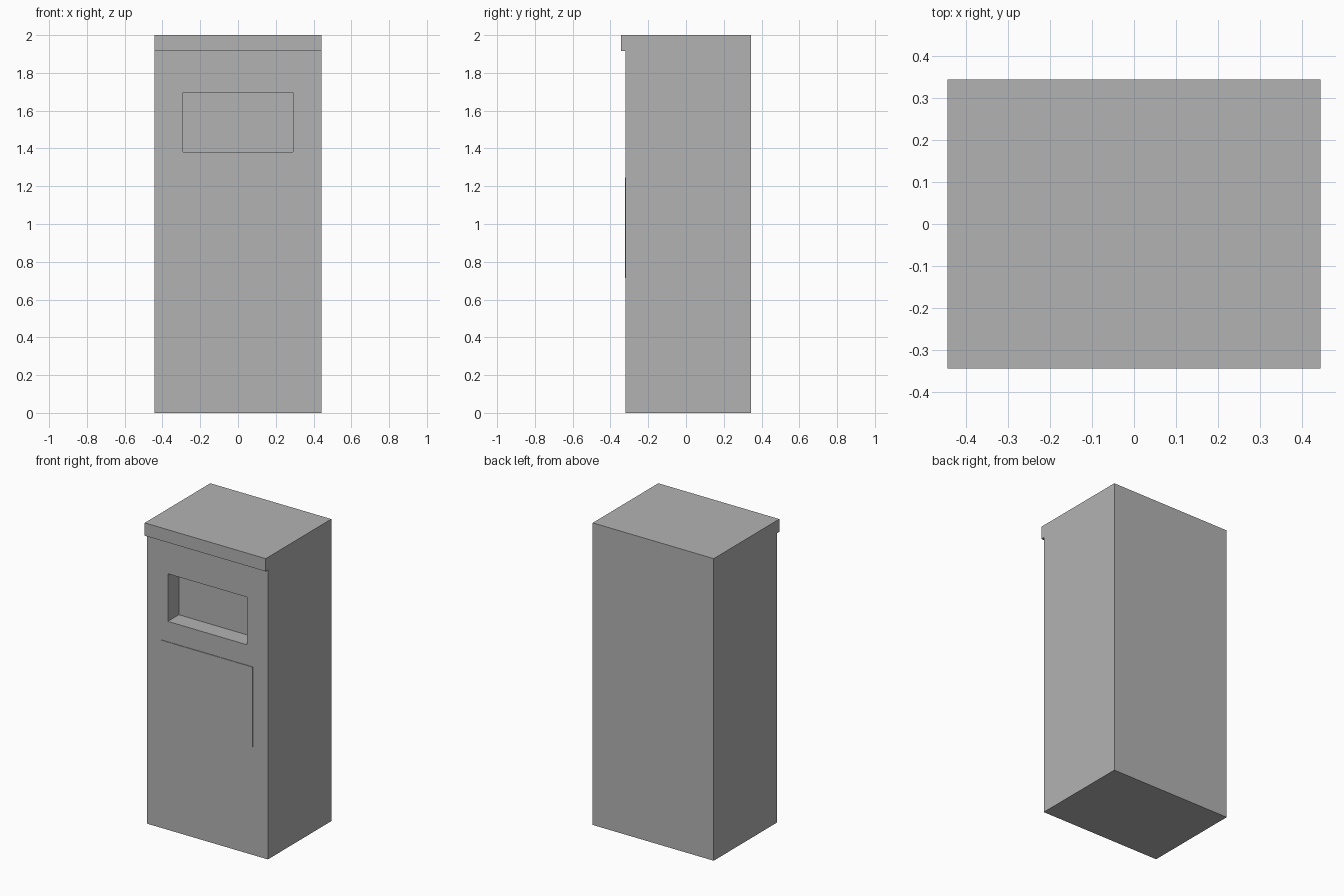
import bpy
import bmesh
from mathutils import Vector

default = bpy.data.objects.get("Cube")
if default:
    bpy.data.objects.remove(default, do_unlink=True)

# Single painted-metal colour
GREY = (0.45, 0.45, 0.45, 1)
mat = bpy.data.materials.new("plain grey")
mat.use_nodes = True
mat.diffuse_color = GREY
mat.node_tree.nodes["Principled BSDF"].inputs["Base Color"].default_value = GREY

HALF_W, BACK, FRONT, LIP_FRONT = 0.443, 0.343, -0.32, -0.343
HEIGHT, LIP_Z = 2.0, 1.915


def extruded(name, profile, half_width):
    """Extrude a closed (y, z) profile symmetrically along x."""
    bm = bmesh.new()
    face = bm.faces.new([bm.verts.new((-half_width, y, z)) for y, z in profile])
    result = bmesh.ops.extrude_face_region(bm, geom=[face])
    moved = [v for v in result["geom"] if isinstance(v, bmesh.types.BMVert)]
    bmesh.ops.translate(bm, verts=moved, vec=Vector((2 * half_width, 0, 0)))
    bmesh.ops.recalc_face_normals(bm, faces=bm.faces)
    mesh = bpy.data.meshes.new(name)
    bm.to_mesh(mesh)
    bm.free()
    mesh.materials.append(mat)
    obj = bpy.data.objects.new(name, mesh)
    bpy.context.collection.objects.link(obj)
    return obj


def rectangle(y0, y1, z0, z1):
    return [(y0, z0), (y1, z0), (y1, z1), (y0, z1)]


# Cabinet with an overhanging lip along the top front edge
cabinet = extruded("cabinet", [
    (FRONT, 0), (BACK, 0), (BACK, HEIGHT),
    (LIP_FRONT, HEIGHT), (LIP_FRONT, LIP_Z), (FRONT, LIP_Z)], HALF_W)

# Recessed opening in the upper front
cutter = extruded("opening_cutter", rectangle(FRONT - 0.1, FRONT + 0.115, 1.38, 1.695), 0.29)
cutter.hide_render = True
cut = cabinet.modifiers.new("opening", "BOOLEAN")
cut.operation = "DIFFERENCE"
cut.solver = "EXACT"
cut.object = cutter
bpy.context.view_layer.objects.active = cabinet
bpy.ops.object.modifier_apply(modifier=cut.name)
bpy.data.objects.remove(cutter, do_unlink=True)

# Thin panel on the front below the opening
extruded("front_panel", rectangle(FRONT - 0.004, FRONT + 0.002, 0.715, 1.245), 0.333)
